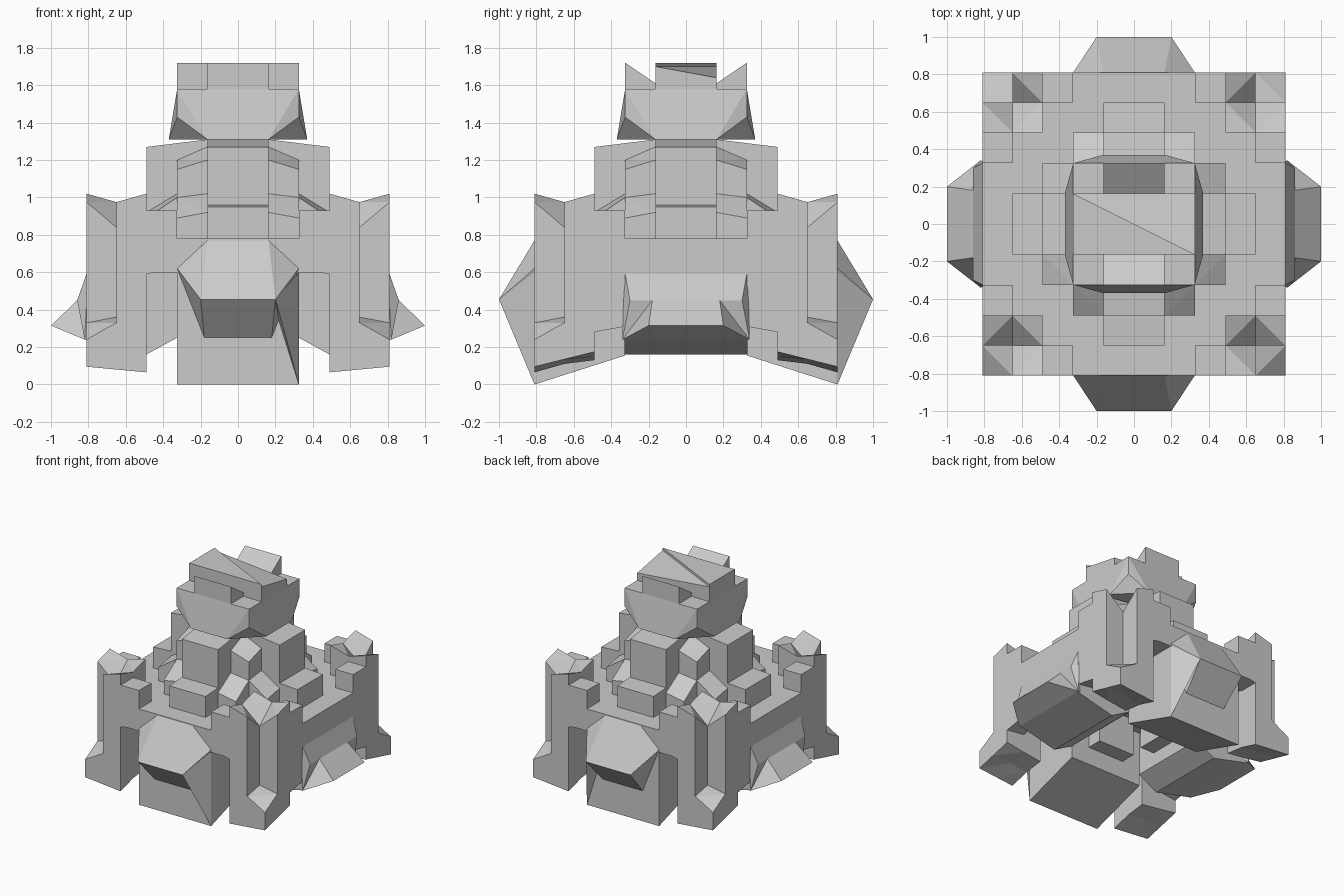
import bpy, bmesh

if "Cube" in bpy.data.objects:
    bpy.data.objects.remove(bpy.data.objects["Cube"])

A, B, C, D, E = 0.163, 0.325, 0.49, 0.65, 0.81   # grid lines of the plan
QUADS = [(1, 1), (-1, 1), (-1, -1), (1, -1)]


def finish(name, bm):
    bmesh.ops.recalc_face_normals(bm, faces=bm.faces)
    me = bpy.data.meshes.new(name)
    bm.to_mesh(me)
    bm.free()
    ob = bpy.data.objects.new(name, me)
    bpy.context.collection.objects.link(ob)


def hull(name, pts):
    bm = bmesh.new()
    for p in pts:
        bm.verts.new(p)
    res = bmesh.ops.convex_hull(bm, input=bm.verts)
    junk = {v for v in res["geom_interior"] + res["geom_unused"]
            if isinstance(v, bmesh.types.BMVert)}
    bmesh.ops.delete(bm, geom=list(junk), context='VERTS')
    bmesh.ops.dissolve_limit(bm, angle_limit=0.01, verts=bm.verts, edges=bm.edges)
    finish(name, bm)


def four(h):
    return h if isinstance(h, tuple) else (h,) * 4


def block(name, x0, x1, y0, y1, bottom, top, sx=1, sy=1, swap=False):
    """Box with its own height at corners (x0y0, x1y0, x1y1, x0y1)."""
    bm = bmesh.new()
    plan = [(x0, y0), (x1, y0), (x1, y1), (x0, y1)]
    rings = []
    for hs in (four(bottom), four(top)):
        ring = []
        for (x, y), z in zip(plan, hs):
            if swap:
                x, y = y, x
            ring.append(bm.verts.new((x * sx, y * sy, z)))
        rings.append(ring)
    lo, hi = rings
    bm.faces.new(lo)
    bm.faces.new(hi)
    for i in range(4):
        j = (i + 1) % 4
        bm.faces.new((lo[i], lo[j], hi[j], hi[i]))
    bmesh.ops.triangulate(bm, faces=bm.faces[:])
    bmesh.ops.dissolve_limit(bm, angle_limit=0.01, verts=bm.verts, edges=bm.edges)
    finish(name, bm)


# base slab: a cross shape, so the tower corners stay notched
block("base_slab", -D, D, -E, E, 0.6, 0.78)
for s in (1, -1):
    block("base_slab_side", D, E, -D, D, 0.6, 0.78, sx=s)

for sx, sy in QUADS:
    # corner towers: inner cell, two outer cells and a sloped foot
    block("tower_inner", C, D, C, D, (.13, .15, .13, .11), (1.02, .975, .84, .975), sx, sy)
    block("tower_side", D, E, C, D, (.15, .175, .135, .13), (.975, 1.02, .975, .84), sx, sy)
    block("tower_front", C, D, D, E, (.11, .13, .08, .065), (.975, .84, .975, 1.02), sx, sy)
    block("tower_foot", D, E, D, E, (.13, .135, .095, .08), (.36, .33, .24, .33), sx, sy)
    # parapet steps next to each tower
    block("parapet_front", B, C, D, E, (.62, .59, .59, .62), .93, sx, sy)
    block("parapet_side", D, E, B, C, (.33, .31, .28, .30), .93, sx, sy)

    # small stepped blocks between the cross arms
    for swap in (False, True):
        block("terrace_corner", A, B, B, C, .77, (1.02, 1.0, .89, .92), sx, sy, swap)
    # core corners with sloped caps
    block("core_corner", A, B, A, B, .77, (1.27, 1.2, 1.15, 1.2), sx, sy)

# stepped cross arms on all four sides
for s in (1, -1):
    for swap in (False, True):
        block("lower_arm", -A, A, C, D, .77, (.96, .96, .95, .95), s, s, swap)
        block("upper_arm", -A, A, A, C, .77, (1.31, 1.31, 1.27, 1.27), s, s, swap)
block("core", -A, A, -A, A, .7, 1.35)

# crown body: flared octagon below, square above
crown = []
for sx, sy in QUADS:
    crown += [(.37 * sx, A * sy, 1.31), (A * sx, .37 * sy, 1.31),
              (B * sx, B * sy, 1.43), (B * sx, B * sy, 1.58)]
hull("crown", crown)

# crown top: diagonal half is flat, the other half falls away behind the ridge
hull("crown_ridge", [(x, y, z) for x, y in [(-B, -A), (-B, A), (B, -A)] for z in (1.5, 1.72)])
hull("crown_slope", [(-B, A, 1.5), (B, -A, 1.5), (B, A, 1.5),
                     (-B, A, 1.70), (B, -A, 1.70), (B, A, 1.64), (0, A, 1.62)])
for s in (1, -1):
    block("battlement", -A, A, A, B, 1.5, (1.61, 1.61, 1.72, 1.72), s, s)

for s in (1, -1):
    # front and back porches
    block("porch_body", -B, B, B, E, (.155, .155, 0, 0), .62, sy=s)
    hull("porch_roof", [(x * m, y * s, z) for m in (1, -1) for x, y, z in
                        [(B, E, .62), (A, E, .77), (.2, 1, .455), (.18, .815, .25), (A, .7, .6)]])
    hull("porch_fin", [(x, y * s, z) for x, y, z in
                       [(.2, 1, .455), (B, E, 0), (B, E, .6), (.2, E, .4)]])
    block("porch_inner", -A, A, .2, B, .3, .62, sy=s)

    # side porches with a projecting ridge
    hull("side_porch_body", [(x * s, y * m, z) for m in (1, -1) for x, y, z in
                             [(B, .33, .25), (B, .33, .61), (C, .33, .16),
                              (.82, .33, .24), (E, .33, .61)]])
    hull("side_porch_slope", [(x * s, y * m, z) for m in (1, -1) for x, y, z in
                              [(.8, .33, .62), (.86, .3, .45), (.82, .34, .24), (.7, .3, .3)]])
    hull("side_porch_ridge", [(x * s, y * m, z) for m in (1, -1) for x, y, z in
                              [(.86, .18, .45), (1, .2, .315), (.82, .34, .24), (.7, .2, .4)]])
    block("side_porch_inner", .2, B, -A, A, .36, .62, sx=s)
